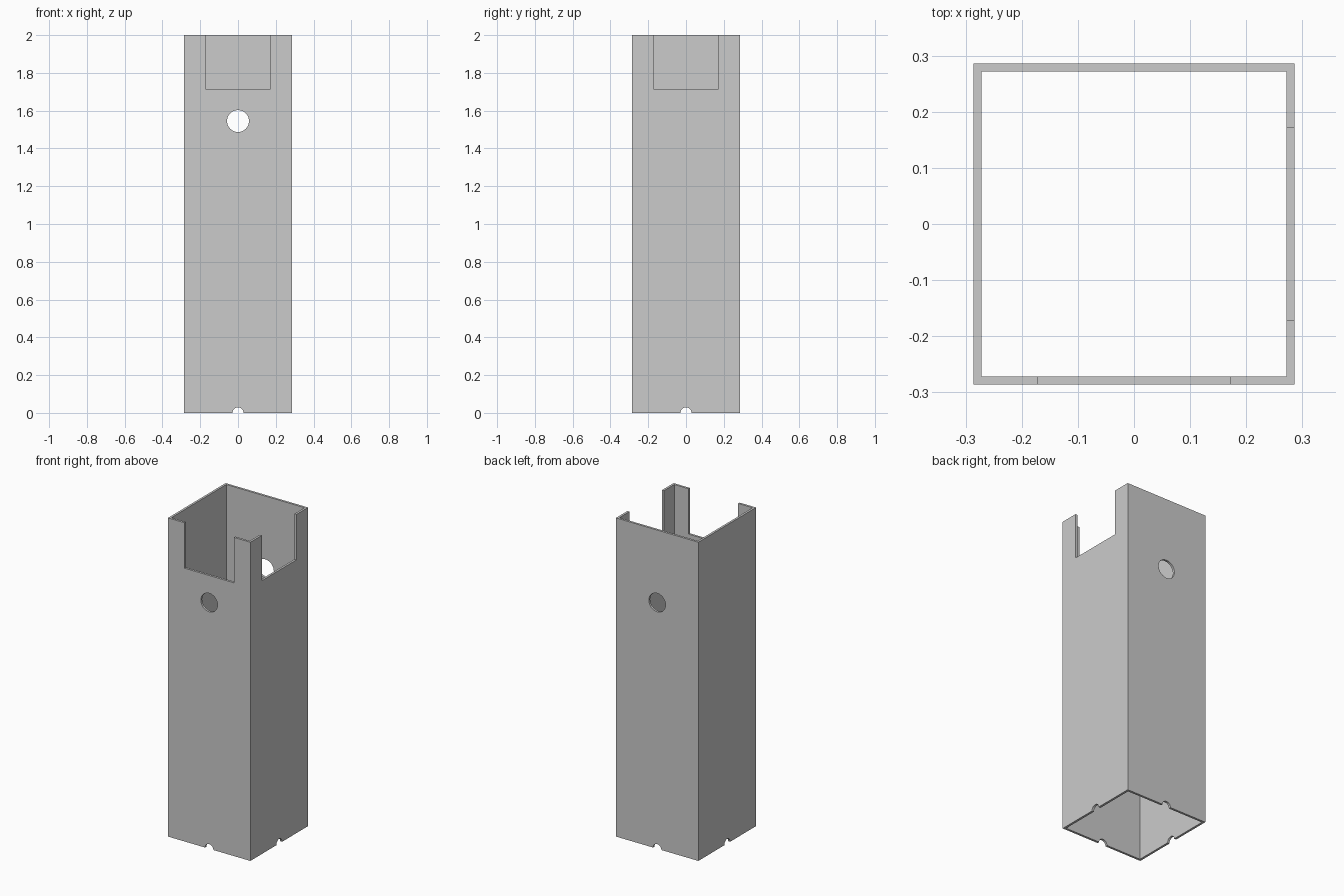
import bpy, bmesh
from math import pi

if "Cube" in bpy.data.objects:
    bpy.data.objects.remove(bpy.data.objects["Cube"])

HEIGHT, OUTER, INNER = 2.0, 0.286, 0.272
NOTCH_HALF, NOTCH_Z = 0.172, 1.715
HOLE_Z, HOLE_R, DRAIN_R = 1.545, 0.058, 0.029

# Open square tube: outer and inner loops joined by rims
bm = bmesh.new()


def ring(half, z):
    return [bm.verts.new((sx * half, sy * half, z))
            for sx, sy in ((-1, -1), (1, -1), (1, 1), (-1, 1))]


loops = [ring(OUTER, 0), ring(OUTER, HEIGHT), ring(INNER, HEIGHT), ring(INNER, 0)]
for k in range(4):
    a, b = loops[k], loops[(k + 1) % 4]
    for i in range(4):
        j = (i + 1) % 4
        bm.faces.new((a[i], a[j], b[j], b[i]))
bmesh.ops.recalc_face_normals(bm, faces=bm.faces)
mesh = bpy.data.meshes.new("square_tube")
bm.to_mesh(mesh)
bm.free()
tube = bpy.data.objects.new("square_tube", mesh)
bpy.context.collection.objects.link(tube)


def cut(cutter):
    """Subtract the cutter from the tube, then discard it."""
    cutter.hide_render = True
    bpy.context.view_layer.update()
    mod = tube.modifiers.new("cut", 'BOOLEAN')
    mod.operation, mod.solver, mod.object = 'DIFFERENCE', 'EXACT', cutter
    bpy.context.view_layer.objects.active = tube
    bpy.ops.object.modifier_apply(modifier=mod.name)
    bpy.data.objects.remove(cutter)


def cut_box(loc, size):
    bpy.ops.mesh.primitive_cube_add(size=1, location=loc)
    box = bpy.context.object
    box.scale = size
    cut(box)


def cut_cylinder(z, radius, rotation, sides):
    bpy.ops.mesh.primitive_cylinder_add(vertices=sides, radius=radius, depth=1,
                                        location=(0, 0, z), rotation=rotation)
    cut(bpy.context.object)


# Square notches in the top of the front and right walls
notch_h = 0.5
cut_box((0, -OUTER, NOTCH_Z + notch_h / 2), (2 * NOTCH_HALF, 0.1, notch_h))
cut_box((OUTER, 0, NOTCH_Z + notch_h / 2), (0.1, 2 * NOTCH_HALF, notch_h))

# Round hole through front and back
along_y, along_x = (pi / 2, 0, 0), (0, pi / 2, 0)
cut_cylinder(HOLE_Z, HOLE_R, along_y, 48)

# Half-round drain notches at the foot of all four walls
for direction in (along_y, along_x):
    cut_cylinder(0, DRAIN_R, direction, 32)

# Smooth hole walls, keep tube edges crisp
bpy.ops.object.select_all(action='DESELECT')
tube.select_set(True)
bpy.context.view_layer.objects.active = tube
bpy.ops.object.shade_smooth_by_angle(angle=pi / 6)
